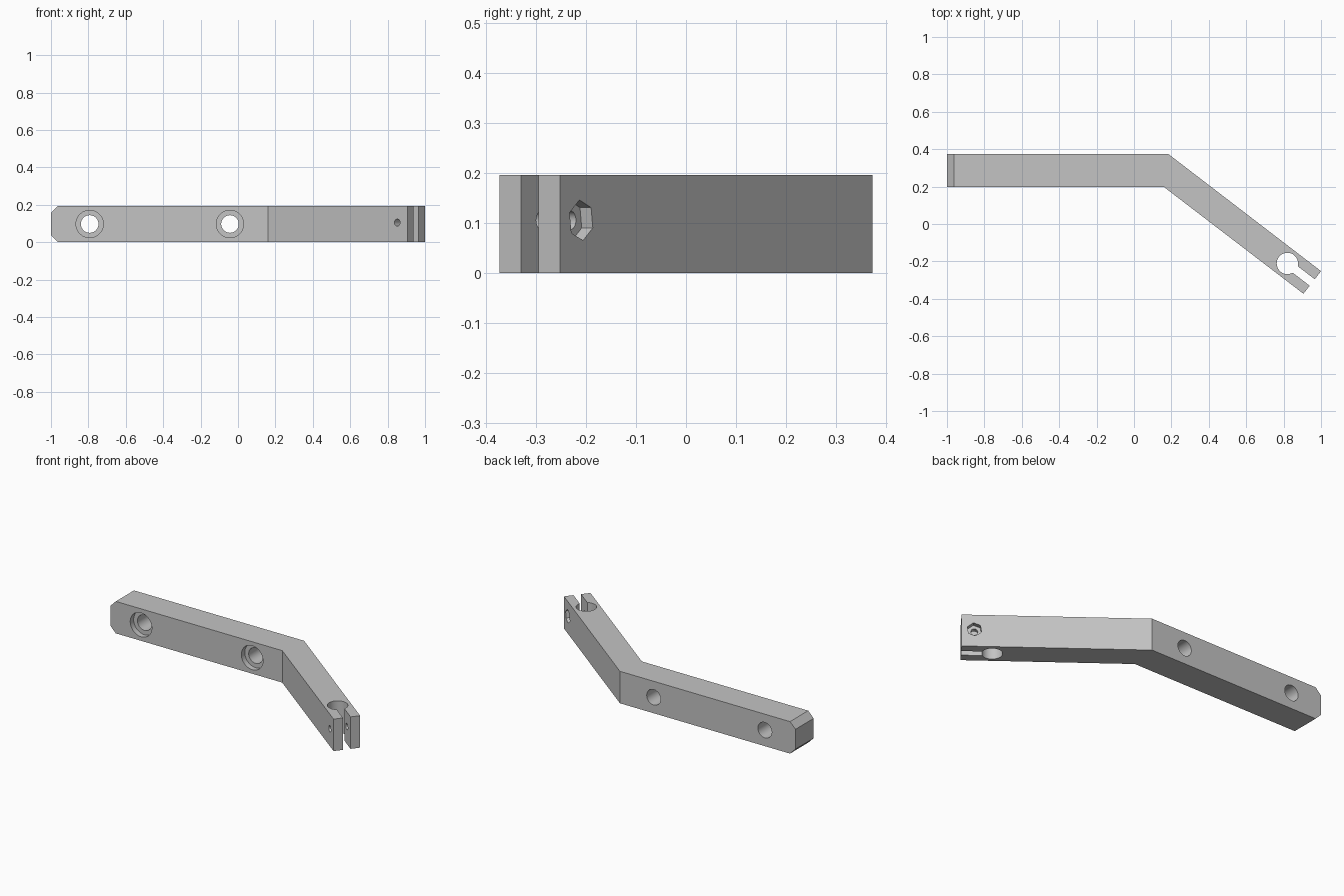
import bpy, bmesh, math
from mathutils import Vector, Matrix

if "Cube" in bpy.data.objects:
    bpy.data.objects.remove(bpy.data.objects["Cube"])

H = 0.195                                   # bar height
MID = Vector((0.9525, -0.3125, 0))          # middle of the clamp end
END_A, ELBOW_A = Vector((1.0, -0.252, 0)), Vector((0.185, 0.373, 0))
ALONG = (END_A - ELBOW_A).normalized()      # direction of the angled arm
OUT = Vector((-ALONG.y, ALONG.x, 0))        # outward normal of its back face
UP = Vector((0, 0, 1))

grey = bpy.data.materials.new("light grey")
grey.diffuse_color = (0.55, 0.55, 0.55, 1)
grey.use_nodes = True
grey.node_tree.nodes["Principled BSDF"].inputs["Base Color"].default_value = grey.diffuse_color


def make_object(name, bm):
    bmesh.ops.recalc_face_normals(bm, faces=bm.faces)
    me = bpy.data.meshes.new(name)
    bm.to_mesh(me)
    bm.free()
    me.materials.append(grey)
    ob = bpy.data.objects.new(name, me)
    bpy.context.collection.objects.link(ob)
    return ob


def prism(name, start, axis, length, radius, sides=48, turn=0.0):
    """Round or polygonal prism from start along axis."""
    axis = axis.normalized()
    side = UP.cross(axis) if abs(axis.z) < 0.9 else Vector((1, 0, 0))
    side.normalize()
    other = axis.cross(side)
    bm = bmesh.new()
    ring = []
    for i in range(sides):
        a = turn + 2 * math.pi * i / sides
        ring.append(bm.verts.new(start + radius * (side * math.cos(a) + other * math.sin(a))))
    face = bm.faces.new(ring)
    new = bmesh.ops.extrude_face_region(bm, geom=[face])["geom"]
    bmesh.ops.translate(bm, vec=axis * length,
                        verts=[v for v in new if isinstance(v, bmesh.types.BMVert)])
    return make_object(name, bm)


# Bent bar outline, extruded upwards
bm = bmesh.new()
outline = [(-1, 0.198), (0.16, 0.198), (0.906, -0.373), (1.0, -0.252), (0.185, 0.373), (-1, 0.373)]
base = bm.faces.new([bm.verts.new((x, y, 0)) for x, y in outline])
new = bmesh.ops.extrude_face_region(bm, geom=[base])["geom"]
bmesh.ops.translate(bm, vec=(0, 0, H), verts=[v for v in new if isinstance(v, bmesh.types.BMVert)])
# Chamfer top and bottom edges of the straight end
ends = [e for e in bm.edges if all(v.co.x < -0.99 for v in e.verts)
        and abs(e.verts[0].co.z - e.verts[1].co.z) < 0.01]
bmesh.ops.bevel(bm, geom=ends, offset=0.037, segments=1, affect='EDGES')
bar = make_object("bent_bar", bm)

cutters = []
# Two mounting holes with shallow counterbores on the front
BACK = Vector((0, 1, 0))
for x in (-0.793, -0.043):
    cutters.append(prism("mount_hole", Vector((x, 0.1, H / 2)), BACK, 0.4, 0.047))
    cutters.append(prism("counterbore", Vector((x, 0.1, H / 2)), BACK, 0.131, 0.073))

# Vertical clamp bore and the slot leading to it
bore = MID - ALONG * 0.167
cutters.append(prism("clamp_bore", bore - UP * 0.1, UP, 0.4, 0.057))
bm = bmesh.new()
frame = Matrix((ALONG, OUT, UP)).transposed().to_4x4()
slot_at = MID - ALONG * 0.06 + UP * H / 2
bmesh.ops.create_cube(bm, size=1, matrix=Matrix.Translation(slot_at) @ frame
                      @ Matrix.Diagonal((0.214, 0.044, 0.5, 1)))
cutters.append(make_object("clamp_slot", bm))

# Cross screw hole and hexagonal nut pocket on the back
screw = MID - ALONG * 0.069 + UP * 0.105
cutters.append(prism("screw_hole", screw - OUT * 0.2, OUT, 0.4, 0.019, 32))
cutters.append(prism("nut_pocket", screw + OUT * (0.077 - 0.028), OUT, 0.1, 0.041, 6, math.radians(-22)))

# Cut everything out of the bar
bpy.context.view_layer.objects.active = bar
for c in cutters:
    mod = bar.modifiers.new(c.name, 'BOOLEAN')
    mod.operation, mod.solver, mod.object = 'DIFFERENCE', 'EXACT', c
    bpy.ops.object.modifier_apply(modifier=mod.name)
for c in cutters:
    bpy.data.objects.remove(c)

bpy.ops.object.select_all(action='DESELECT')
bar.select_set(True)
bpy.ops.object.shade_smooth_by_angle(angle=math.radians(30))
